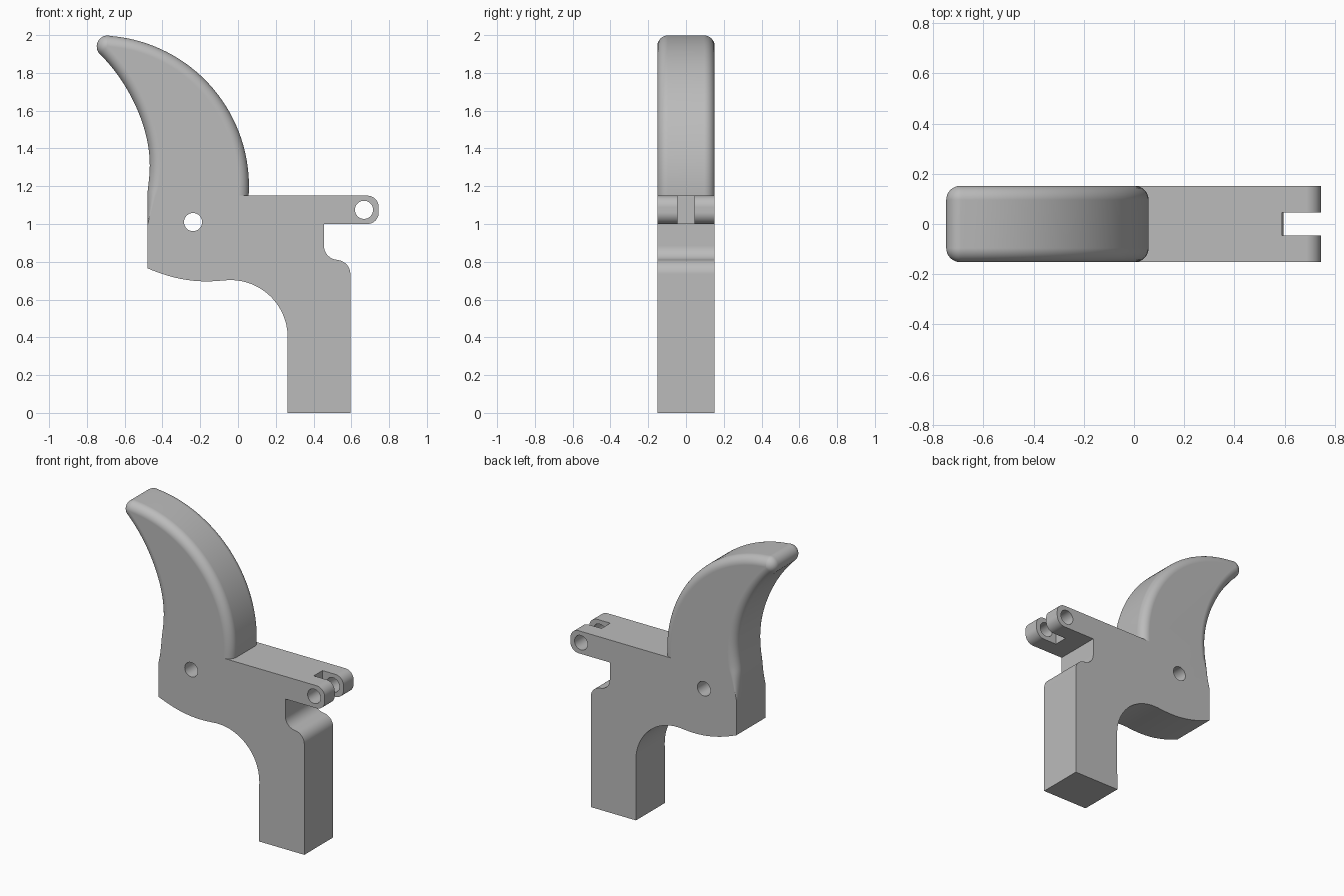
import bpy, bmesh, math
from mathutils import Vector

cube = bpy.data.objects.get("Cube")
if cube:
    bpy.data.objects.remove(cube)

HALF = 0.152     # half thickness
FILLET = 0.056   # rounding of the thumb spur
LEDGE = 1.15     # top of the link arm

steel = bpy.data.materials.new("grey steel")
steel.use_nodes = True
grey = (0.5, 0.5, 0.5, 1)
steel.diffuse_color = grey
steel.node_tree.nodes["Principled BSDF"].inputs["Base Color"].default_value = grey


def arc(cx, cz, r, a0, a1, n):
    angles = [math.radians(a0 + (a1 - a0) * i / n) for i in range(n + 1)]
    return [Vector((cx + r * math.cos(a), cz + r * math.sin(a))) for a in angles]


def bezier(p0, p1, p2, p3, n):
    p0, p1, p2, p3 = map(Vector, (p0, p1, p2, p3))
    ts = [i / n for i in range(n + 1)]
    return [p0 * (1 - t)**3 + p1 * 3 * t * (1 - t)**2 + p2 * 3 * t * t * (1 - t) + p3 * t**3
            for t in ts]


# Spur outline: outer curve, rounded tip, hollow inner curve, straight back
spur = arc(-0.74, 1.2, 0.798, -3.6, 85, 40)
spur += arc(-0.69, 1.94, 0.058, 90, 225, 14)
spur += bezier((-0.725, 1.893), (-0.58, 1.75), (-0.455, 1.5), (-0.468, 1.28), 24)
spur += bezier((-0.469, 1.26), (-0.474, 1.2), (-0.48, 1.18), (-0.48, 1.13), 6)
spur += [Vector((-0.48, 1.13 - 0.02 * i)) for i in range(1, 8)]

# Body outline: belly, leg, stepped shoulder, link arm
body = bezier((-0.478, 0.765), (-0.36, 0.715), (-0.24, 0.685), (-0.09, 0.7), 14)
body += arc(-0.04, 0.4, 0.303, 94, 0, 24)
body += [Vector((0.262, 0)), Vector((0.595, 0))]
body += arc(0.52, 0.735, 0.075, 0, 90, 10)
body += arc(0.53, 0.885, 0.075, 270, 180, 10)
body += [Vector((0.455, 1.0))]
body += arc(0.685, 1.06, 0.06, -90, 0, 10)
body += arc(0.685, LEDGE - 0.06, 0.06, 0, 90, 10)
outline = spur + body


def inset_direction(i):
    """Inward direction, fading out down the straight back."""
    if i >= len(spur):
        return Vector((0, 0))
    if i == 0:
        return Vector((-1, 0))
    d = (outline[i + 1] - outline[i - 1]).normalized()
    fade = 1.0
    if outline[i].x < -0.4:
        fade = min(1, max(0, (outline[i].y - 0.99) / 0.21))
    return Vector((-d.y, d.x)) * fade


# Stack of outlines across the thickness gives the rounded spur rim
steps = [math.radians(90 * i / 8) for i in range(9)]
layers = [(-HALF + FILLET * (1 - math.sin(a)), FILLET * (1 - math.cos(a)))
          for a in reversed(steps)]
layers += [(-y, inset) for y, inset in reversed(layers)]

bm = bmesh.new()
rings = []
for y, inset in layers:
    pts = [p + inset_direction(i) * inset for i, p in enumerate(outline)]
    rings.append([bm.verts.new((p.x, y, p.y)) for p in pts])
count = len(outline)
for a, b in zip(rings, rings[1:]):
    for i in range(count):
        j = (i + 1) % count
        bm.faces.new((a[i], a[j], b[j], b[i]))
bm.faces.new(rings[0])
bm.faces.new(rings[-1])
bmesh.ops.recalc_face_normals(bm, faces=bm.faces)
mesh = bpy.data.meshes.new("hammer")
bm.to_mesh(mesh)
bm.free()
mesh.materials.append(steel)
hammer = bpy.data.objects.new("hammer", mesh)
bpy.context.collection.objects.link(hammer)


def cut(cutter):
    """Subtract the cutter from the hammer and discard it."""
    cutter.hide_render = True
    cutter.data.materials.append(steel)
    mod = hammer.modifiers.new("cut", 'BOOLEAN')
    mod.operation = 'DIFFERENCE'
    mod.solver = 'EXACT'
    mod.object = cutter
    bpy.ops.object.select_all(action='DESELECT')
    bpy.context.view_layer.objects.active = hammer
    hammer.select_set(True)
    bpy.ops.object.modifier_apply(modifier=mod.name)
    bpy.data.objects.remove(cutter)


# Fork slot at the end of the link arm
bpy.ops.mesh.primitive_cube_add(size=1, location=(0.74, 0, 1.075))
slot = bpy.context.object
slot.name = "fork_slot"
slot.scale = (0.3, 0.092, 0.4)
cut(slot)

# Pivot hole and link pin hole
for name, x, z in (("pivot_hole", -0.238, 1.01), ("link_hole", 0.667, 1.075)):
    bpy.ops.mesh.primitive_cylinder_add(vertices=32, radius=0.048, depth=1,
                                        location=(x, 0, z), rotation=(math.pi / 2, 0, 0))
    hole = bpy.context.object
    hole.name = name
    cut(hole)

# Smooth curves, crisp corners, flat cheeks
bpy.ops.object.shade_smooth_by_angle(angle=math.radians(30))
weighted = hammer.modifiers.new("flat cheeks", 'WEIGHTED_NORMAL')
weighted.keep_sharp = True
